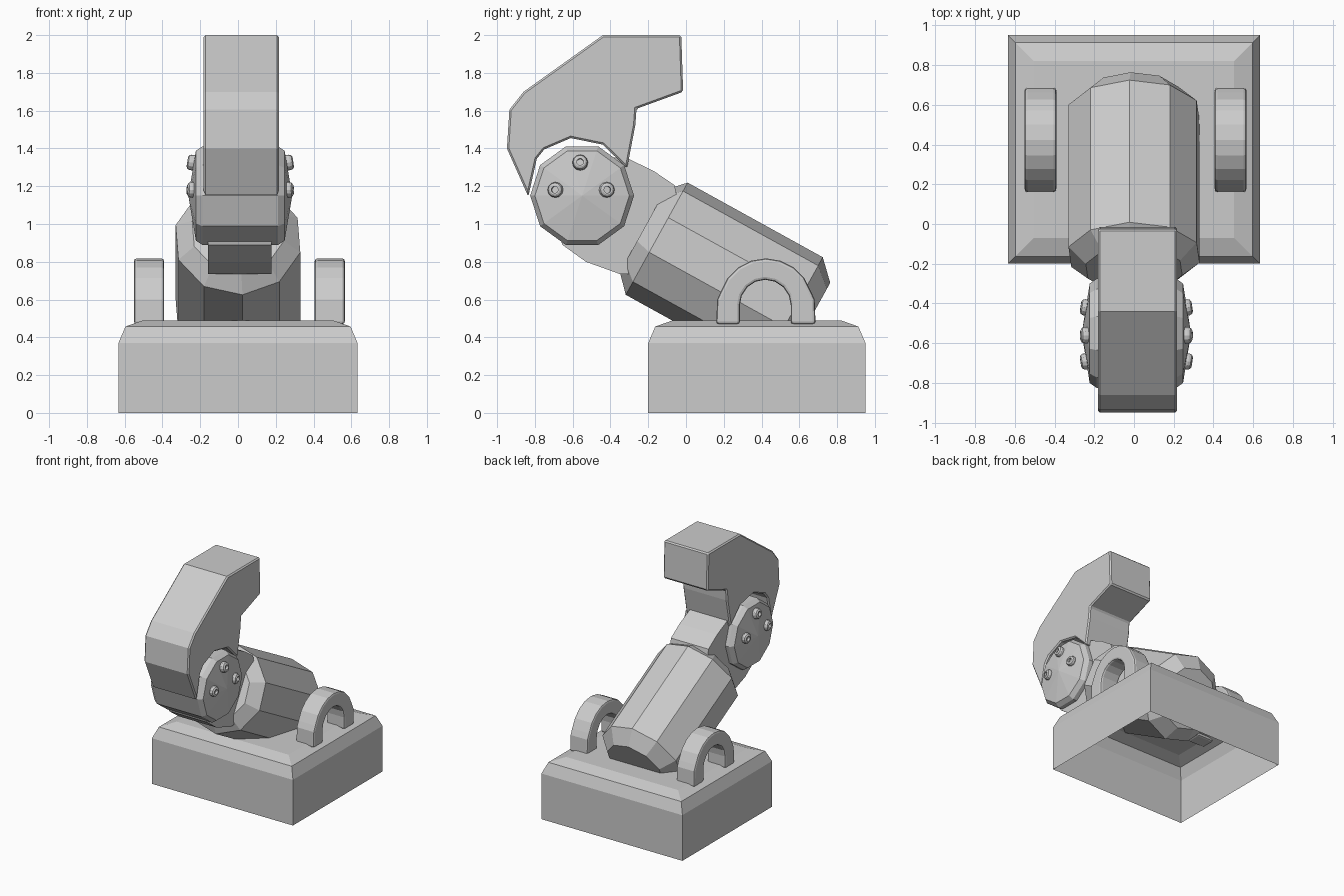
import bpy, bmesh
from math import sin, cos, pi, radians
from mathutils import Vector

if "Cube" in bpy.data.objects:
    bpy.data.objects.remove(bpy.data.objects["Cube"])


def finish(name, bm, bevel=0, segments=1):
    bmesh.ops.remove_doubles(bm, verts=bm.verts, dist=1e-5)
    bmesh.ops.recalc_face_normals(bm, faces=bm.faces)
    mesh = bpy.data.meshes.new(name)
    bm.to_mesh(mesh)
    bm.free()
    ob = bpy.data.objects.new(name, mesh)
    bpy.context.collection.objects.link(ob)
    if bevel:
        mod = ob.modifiers.new("edge_bevel", 'BEVEL')
        mod.width, mod.segments = bevel, segments
        mod.limit_method, mod.angle_limit = 'ANGLE', radians(50)
    return ob


def skin(bm, rings, cap_start=True, cap_end=True):
    loops = [[bm.verts.new(p) for p in ring] for ring in rings]
    n = len(loops[0])
    for a, b in zip(loops, loops[1:]):
        for i in range(n):
            j = (i + 1) % n
            bm.faces.new((a[i], a[j], b[j], b[i]))
    if cap_start:
        bm.faces.new(loops[0])
    if cap_end:
        bm.faces.new(loops[-1])


def lathe(name, origin, axis, up, rings, n, offset=0):
    """Faceted solid of revolution; rings are (distance along axis, radius)."""
    axis = Vector(axis).normalized()
    side = axis.cross(Vector(up)).normalized()
    up = side.cross(axis)
    angles = [radians(offset) + 2 * pi * k / n for k in range(n)]
    pts = [[Vector(origin) + axis * a + (side * sin(t) + up * cos(t)) * r
            for t in angles] for a, r in rings]
    bm = bmesh.new()
    skin(bm, pts, rings[0][1] > 0, rings[-1][1] > 0)
    return finish(name, bm)


def plate(name, profile, x0, x1, bevel=0, segments=1):
    """Side profile (y, z) extruded across x."""
    bm = bmesh.new()
    skin(bm, [[(x, y, z) for y, z in profile] for x in (x0, x1)])
    return finish(name, bm, bevel, segments)


# Base: open-bottomed box with a two-step chamfered top
bm = bmesh.new()
steps = [(0, 0), (0, .37), (.037, .457), (.13, .49)]
skin(bm, [[(sx * (.633 - d), .375 + sy * (.575 - d), z)
           for sx, sy in ((-1, -1), (1, -1), (1, 1), (-1, 1))]
          for d, z in steps], cap_start=False)
finish("base", bm)

# Arched lugs either side of the arm
outer = [(.16, .47), (.165, .60)]
outer += [(.423 - .25 * cos(pi * k / 10), .568 + .25 * sin(pi * k / 10)) for k in range(1, 10)]
outer += [(.681, .60), (.686, .47)]
inner = [(.555, .47)]
inner += [(.42 + .135 * cos(pi * k / 8), .57 + .135 * sin(pi * k / 8)) for k in range(9)]
inner += [(.285, .47)]
for label, x in (("left", -.471), ("right", .486)):
    plate(label + "_lug", outer + inner, x - .08, x + .08, .015, 2)

# Slanted ten-sided barrel arm with chamfered ends
lathe("barrel_arm", (0, -.155, .922), (0, .875, -.483), (0, .483, .875),
      [(-.085, .25), (0, .34), (.817, .34), (.917, .24)], 10, -4)

# Neck joining barrel and hinge
plate("neck", [(-.45, 1.36), (-.30, 1.343), (-.17, 1.28), (-.06, 1.205), (-.02, 1.0),
               (-.18, .74), (-.35, .735), (-.53, .80), (-.655, .89), (-.70, 1.05),
               (-.62, 1.25)], -.16, .177)

# Hinge drum with shallow conical faces
cx, cy, cz = .012, -.55, 1.15
lathe("hinge_drum", (cx, cy, cz), (1, 0, 0), (0, 0, 1),
      [(-.275, 0), (-.235, .25), (-.20, .275), (.20, .275), (.235, .25), (.275, 0)], 10, 18)

# Socket-head screws on both drum faces
for side in (-1, 1):
    for i, (dy, dz) in enumerate(((-.01, .172), (-.138, .03), (.127, .03))):
        r = (dy * dy + dz * dz) ** .5
        lathe(f"hinge_screw_{i}_{'right' if side > 0 else 'left'}",
              (cx + side * .235, cy + dy, cz + dz),
              (side, .16 * dy / r, .16 * dz / r), (0, 0, 1),
              [(0, .041), (.028, .041), (.04, .036), (.046, .026), (.046, .018), (.025, .018)], 12)

# Hooked head with clearance cut around the drum
plate("hook_head", [(-.44, 2.0), (-.025, 2.0), (-.015, 1.70), (-.262, 1.61), (-.268, 1.525),
                    (-.312, 1.295), (-.44, 1.42), (-.61, 1.455), (-.75, 1.395), (-.79, 1.345),
                    (-.835, 1.145), (-.948, 1.40), (-.935, 1.605), (-.86, 1.70)],
      -.182, .217, .01)
